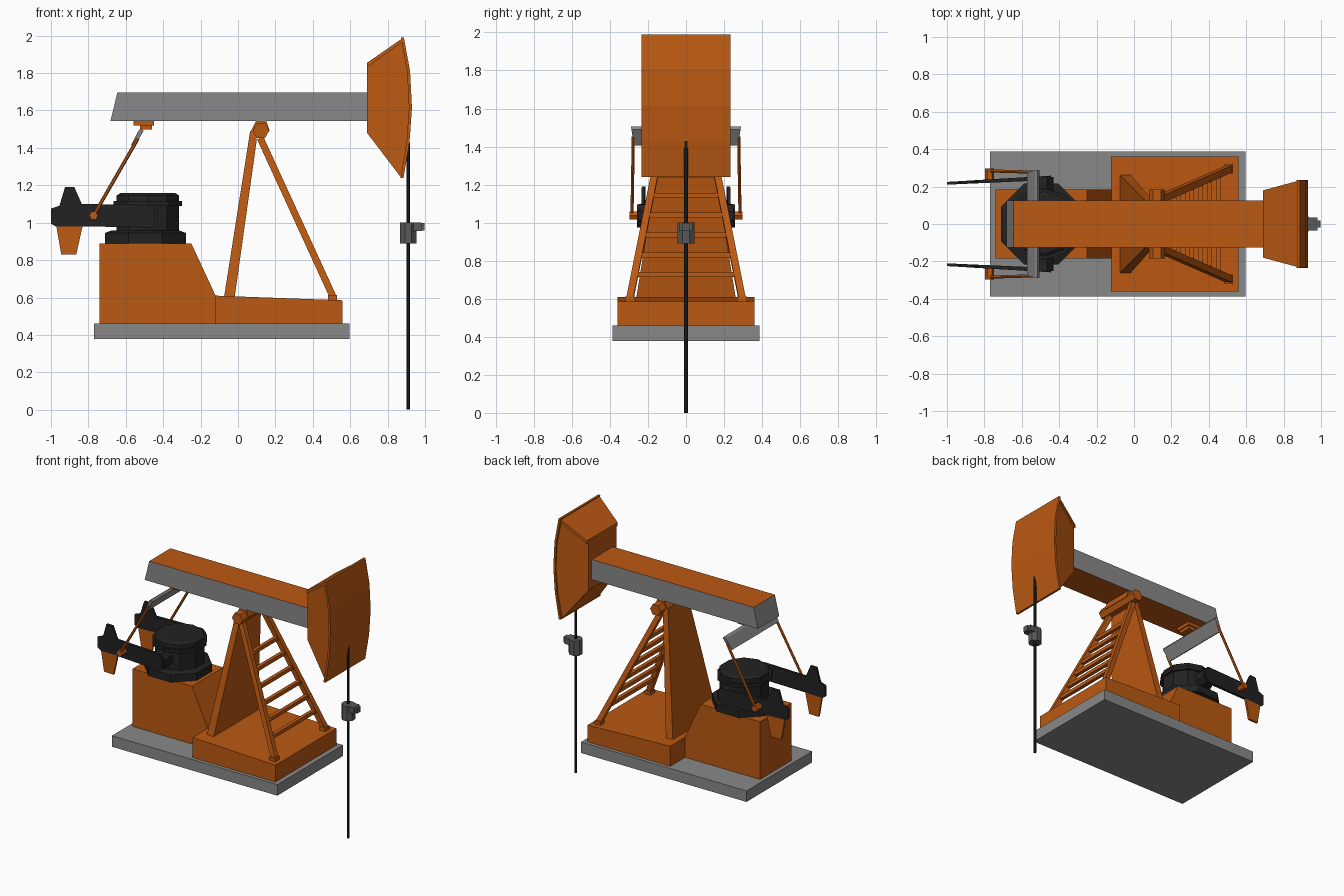
import bpy, bmesh, math
from mathutils import Vector

if "Cube" in bpy.data.objects:
    bpy.data.objects.remove(bpy.data.objects["Cube"])


def material(name, rgb):
    m = bpy.data.materials.new(name)
    m.diffuse_color = (*rgb, 1)
    m.use_nodes = True
    m.node_tree.nodes["Principled BSDF"].inputs["Base Color"].default_value = m.diffuse_color
    return m


ORANGE = material("orange paint", (0.50, 0.10, 0.006))
GREY = material("grey steel", (0.25, 0.25, 0.25))
DARK = material("dark grey metal", (0.10, 0.10, 0.10))
BLACK = material("black metal", (0.016, 0.016, 0.016))


def finish(name, bm, *mats):
    bmesh.ops.recalc_face_normals(bm, faces=bm.faces)
    me = bpy.data.meshes.new(name)
    bm.to_mesh(me)
    bm.free()
    for m in mats:
        me.materials.append(m)
    ob = bpy.data.objects.new(name, me)
    bpy.context.collection.objects.link(ob)
    return ob


def prism(name, profile, lo, hi, *mats):
    """Extrude an x-z profile along y; lo and hi are numbers or functions of (x, z)."""
    fn = lambda f: f if callable(f) else (lambda x, z: f)
    lo, hi = fn(lo), fn(hi)
    bm = bmesh.new()
    a = [bm.verts.new((x, lo(x, z), z)) for x, z in profile]
    b = [bm.verts.new((x, hi(x, z), z)) for x, z in profile]
    n = len(profile)
    bm.faces.new(a)
    bm.faces.new(b[::-1])
    for i in range(n):
        j = (i + 1) % n
        bm.faces.new((a[i], b[i], b[j], a[j]))
    return finish(name, bm, *mats)


def box(name, x0, x1, y0, y1, z0, z1, mat):
    return prism(name, [(x0, z0), (x1, z0), (x1, z1), (x0, z1)], y0, y1, mat)


def bar(name, p, q, r, sides, mat, spin=0.0):
    """Straight bar with a regular cross-section between two points."""
    p, q = Vector(p), Vector(q)
    d = (q - p).normalized()
    u = d.cross(Vector((0, 1, 0)))
    u = u.normalized() if u.length > 1e-4 else Vector((1, 0, 0))
    v = d.cross(u)
    bm = bmesh.new()
    rings = []
    for c in (p, q):
        rings.append([bm.verts.new(c + r * (math.cos(t) * u + math.sin(t) * v))
                      for t in (spin + 2 * math.pi * i / sides for i in range(sides))])
    a, b = rings
    bm.faces.new(a)
    bm.faces.new(b[::-1])
    for i in range(sides):
        j = (i + 1) % sides
        bm.faces.new((a[i], a[j], b[j], b[i]))
    return finish(name, bm, mat)


def lathe(name, cx, cy, profile, sides, mat):
    """Stack of (radius, z) rings around a vertical axis."""
    bm = bmesh.new()
    rings = [[bm.verts.new((cx + r * math.cos(t), cy + r * math.sin(t), z))
              for t in (math.pi / sides * (2 * i + 1) for i in range(sides))]
             for r, z in profile]
    bm.faces.new(rings[0])
    bm.faces.new(rings[-1])
    for a, b in zip(rings, rings[1:]):
        for i in range(sides):
            j = (i + 1) % sides
            bm.faces.new((a[i], a[j], b[j], b[i]))
    return finish(name, bm, mat)


# Foundation slab and the two housings on it
box("foundation_slab", -0.77, 0.595, -0.387, 0.387, 0.378, 0.46, GREY)
prism("engine_plinth", [(-0.74, 0.46), (-0.12, 0.46), (-0.12, 0.61), (-0.25, 0.89), (-0.74, 0.89)],
      -0.185, 0.185, ORANGE)
prism("frame_plinth", [(-0.122, 0.46), (0.56, 0.46), (0.56, 0.585), (-0.122, 0.61)],
      -0.36, 0.36, ORANGE)

# Solid rear support, tapering towards the pivot
taper = lambda x, z: 0.262 - (z - 0.6) * 0.16
prism("rear_support", [(-0.075, 0.60), (-0.018, 0.60), (0.10, 1.44), (0.10, 1.50), (0.065, 1.49)],
      lambda x, z: -taper(x, z), taper, ORANGE)

# Front ladder legs, feet and rungs
for s in (-1, 1):
    bar("front_leg", (0.51, s * 0.295, 0.60), (0.12, s * 0.125, 1.45), 0.026, 4, ORANGE, math.pi / 4)
    box("leg_foot", 0.482, 0.53, s * 0.295 - 0.026, s * 0.295 + 0.026, 0.58, 0.613, ORANGE)
for i in range(6):
    z = 0.727 + 0.104 * i
    t = (z - 0.60) / 0.85
    x, y = 0.51 - 0.39 * t, 0.295 - 0.17 * t
    bar("rung", (x, -y, z), (x, y, z), 0.019, 4, ORANGE, math.pi / 4)

# Pivot under the beam
bar("pivot_axle", (0.123, -0.185, 1.492), (0.123, 0.185, 1.492), 0.044, 6, ORANGE)
prism("pivot_bracket", [(0.07, 1.49), (0.17, 1.49), (0.15, 1.55), (0.10, 1.55)], -0.12, 0.12, ORANGE)

# Walking beam: grey sides and end, orange top and underside
beam = prism("walking_beam", [(-0.682, 1.545), (0.70, 1.545), (0.70, 1.695), (-0.645, 1.695)],
             -0.125, 0.125, GREY, ORANGE)
for f in beam.data.polygons:
    f.material_index = 1 if abs(f.normal.z) > 0.7 else 0

# Head: inset body with wider curved face plate and roof plate
curve = [(0.885, 1.24), (0.917, 1.43), (0.93, 1.615), (0.92, 1.81), (0.887, 1.99)]
width = lambda x, z: 0.18 + (x - 0.69) * 0.27
inner = lambda x, z: width(x, z) - 0.014
prism("head_body", [(0.69, 1.48)] + [(x - 0.012, z) for x, z in curve[:-1]] + [(0.875, 1.975), (0.69, 1.84)],
      lambda x, z: -inner(x, z), inner, ORANGE)
full = lambda x, z: 0.235
prism("head_face", curve + [(x - 0.016, z) for x, z in reversed(curve)],
      lambda x, z: -full(x, z), full, ORANGE)
prism("head_roof", [(0.69, 1.83), (0.878, 1.965), (0.885, 1.99), (0.69, 1.855)],
      lambda x, z: -width(x, z), width, ORANGE)

# Polished rod with its clamp
bar("well_rod", (0.91, 0, 0), (0.91, 0, 1.43), 0.0095, 8, BLACK)
lathe("rod_clamp", 0.91, 0, [(0.048, 0.89), (0.048, 1.0)], 8, DARK)
box("clamp_outlet", 0.93, 0.98, -0.034, 0.034, 0.955, 1.0, DARK)
box("outlet_tip", 0.975, 0.997, -0.02, 0.02, 0.957, 0.998, DARK)

# Engine: stepped octagonal casing
lathe("engine_base", -0.495, 0, [(0.235, 0.89), (0.235, 0.945), (0.20, 0.957)], 8, BLACK)
lathe("engine_casing", -0.482, 0, [(0.175, 0.95), (0.175, 1.09), (0.192, 1.09),
                                   (0.192, 1.115), (0.175, 1.115), (0.175, 1.145), (0.155, 1.158)], 10, BLACK)
bar("crank_shaft", (-0.49, -0.25, 1.035), (-0.49, 0.25, 1.035), 0.065, 8, BLACK, math.pi / 8)

# Cranks, counterweights and connecting rods on both sides
arm = [(-0.47, 0.975), (-0.445, 1.0), (-0.445, 1.07), (-0.47, 1.095), (-0.835, 1.10), (-0.875, 1.19),
       (-0.925, 1.19), (-0.955, 1.09), (-1.0, 1.075), (-1.0, 0.995), (-0.975, 0.98), (-0.83, 0.98)]
weight = [(-0.972, 0.985), (-0.83, 0.985), (-0.865, 0.83), (-0.945, 0.83)]
for s in (-1, 1):
    near = lambda x, z, s=s: s * (0.235 + 0.045 * (x + 0.45))
    far = lambda x, z, s=s: s * (0.258 + 0.06 * (x + 0.45))
    prism("crank_arm", arm, near, far, BLACK)
    prism("counterweight", weight, near, far, ORANGE)
    bar("crank_pin", (-0.772, s * 0.225, 1.038), (-0.772, s * 0.298, 1.038), 0.024, 6, ORANGE)
    bar("connecting_rod", (-0.772, s * 0.284, 1.038), (-0.535, s * 0.277, 1.45), 0.0095, 6, ORANGE)

# Tilted equalizer plate and its bearing under the beam
prism("equalizer", [(-0.572, 1.415), (-0.555, 1.405), (-0.505, 1.49), (-0.515, 1.505), (-0.53, 1.495)],
      lambda x, z: -0.275 - 0.15 * (z - 1.41), lambda x, z: 0.275 + 0.15 * (z - 1.41), GREY)
box("equalizer_mount", -0.56, -0.45, -0.06, 0.06, 1.52, 1.547, ORANGE)
box("equalizer_bearing", -0.525, -0.46, -0.05, 0.05, 1.497, 1.522, ORANGE)
